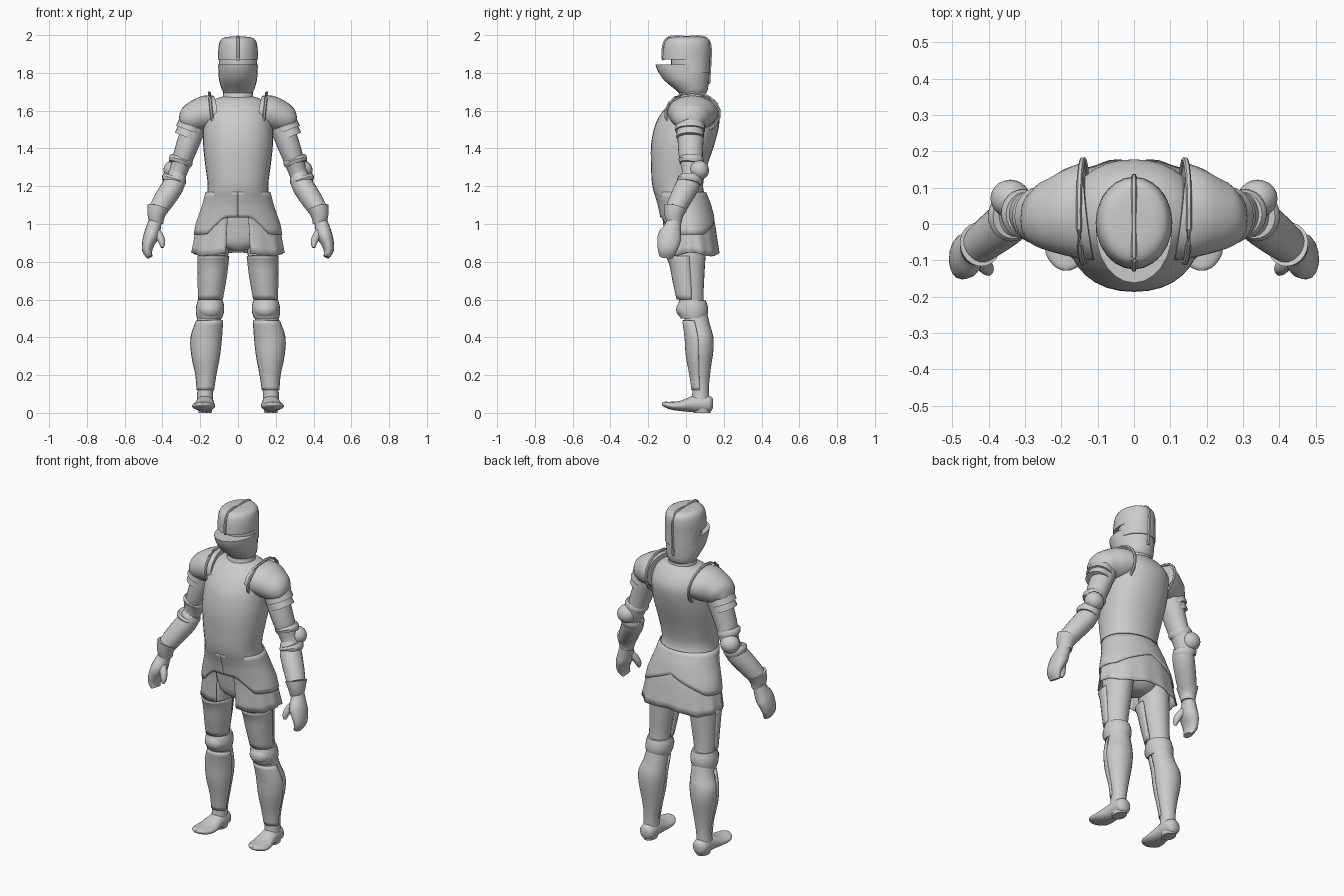
import bpy, math
from mathutils import Vector

steel = bpy.data.materials.new("plain_steel")
steel.diffuse_color = (0.6, 0.6, 0.6, 1)


def finish(name, verts, faces, mirror=False, thick=0, angle=40):
    me = bpy.data.meshes.new(name)
    me.from_pydata(verts, [], faces)
    me.materials.append(steel)
    ob = bpy.data.objects.new(name, me)
    bpy.context.collection.objects.link(ob)
    bpy.ops.object.select_all(action='DESELECT')
    bpy.context.view_layer.objects.active = ob
    ob.select_set(True)
    bpy.ops.object.mode_set(mode='EDIT')
    bpy.ops.mesh.select_all(action='SELECT')
    bpy.ops.mesh.normals_make_consistent(inside=False)
    bpy.ops.object.mode_set(mode='OBJECT')
    bpy.ops.object.shade_smooth_by_angle(angle=math.radians(angle))
    if thick:
        m = ob.modifiers.new("thickness", 'SOLIDIFY')
        m.thickness = thick
    if mirror:
        ob.modifiers.new("mirror", 'MIRROR').use_clip = False
    return ob


def smooth_rows(rows, sub):
    """Catmull-Rom through the given rows."""
    R = [Vector(r) for r in rows]
    out = []
    for i in range(len(R) - 1):
        p0, p1, p2, p3 = R[max(i - 1, 0)], R[i], R[i + 1], R[min(i + 2, len(R) - 1)]
        for k in range(sub):
            t = k / sub
            out.append(p1 + (p2 - p0) * (t / 2) + (2 * p0 - 5 * p1 + 4 * p2 - p3) * (t * t / 2)
                       + (3 * p1 - p0 - 3 * p2 + p3) * (t ** 3 / 2))
    return out + [R[-1]]


def loft(name, rows, normal=None, mirror=False, n=24, sub=3, power=1.0, angle=40):
    """Rows are (x, y, z, radius_a, radius_b); rings follow the path or a fixed normal."""
    rs = smooth_rows(rows, sub)
    C = [Vector(r[:3]) for r in rs]
    verts, faces = [], []
    for i, r in enumerate(rs):
        t = Vector(normal) if normal else (C[min(i + 1, len(C) - 1)] - C[max(i - 1, 0)]).normalized()
        ref = Vector((0, 0, 1)) if abs(t.y) > 0.9 else Vector((0, 1, 0))
        b = (ref - t * ref.dot(t)).normalized()
        a = b.cross(t)
        for k in range(n):
            w = 2 * math.pi * k / n
            c, s = math.cos(w), math.sin(w)
            c = math.copysign(abs(c) ** power, c)
            s = math.copysign(abs(s) ** power, s)
            verts.append(C[i] + a * c * max(r[3], 0.002) + b * s * max(r[4], 0.002))
    m = len(rs)
    for i in range(m - 1):
        for k in range(n):
            k2 = (k + 1) % n
            faces.append((i * n + k, i * n + k2, (i + 1) * n + k2, (i + 1) * n + k))
    faces += [tuple(range(n)), tuple(range((m - 1) * n, m * n))]
    return finish(name, verts, faces, mirror, angle=angle)


def stack(name, rows, **kw):
    """Horizontal sections (z, half_width, y_front, y_back)."""
    return loft(name, [(0, (f + b) / 2, z, w, (b - f) / 2) for z, w, f, b in rows],
                normal=(0, 0, 1), **kw)


def ball(name, c, r, **kw):
    rows = [(c[0], c[1], c[2] + r[2] * math.sin(u), r[0] * math.cos(u), r[1] * math.cos(u))
            for u in [math.pi * (k / 10 - 0.5) for k in range(11)]]
    return loft(name, rows, normal=(0, 0, 1), sub=1, n=20, **kw)


# --- helmet: skull, recessed eye slit, pointed visor, crest
stack("helmet_skull", [(1.872, .105, -.125, .128), (1.92, .105, -.122, .13), (1.965, .097, -.112, .125),
                       (1.985, .078, -.09, .105), (1.992, .04, -.05, .07), (1.993, .005, 0, .01)])
stack("helmet_eye_slit", [(1.8, .1, -.08, .126), (1.9, .1, -.08, .128)])
stack("helmet_visor", [(1.685, .07, -.03, .10), (1.71, .085, -.055, .115), (1.76, .1, -.115, .12),
                       (1.81, .104, -.15, .123), (1.845, .105, -.162, .126)], angle=50)
crest = [(-.128, 1.875), (-.13, 1.93), (-.115, 1.98), (-.08, 1.999), (0, 1.996), (.08, 1.999),
         (.12, 1.985), (.137, 1.94), (.135, 1.86), (.128, 1.75)]
loft("helmet_crest", [(0, y * .94, z - .008, .008, .009) for y, z in crest], n=6)
stack("neck", [(1.6, .09, -.06, .11), (1.72, .075, -.03, .10)])

# --- breastplate and backplate
stack("torso", [(1.08, .185, -.12, .12), (1.13, .172, -.155, .11), (1.2, .160, -.178, .09), (1.3, .172, -.185, .11),
                (1.42, .185, -.185, .15), (1.52, .185, -.165, .175), (1.58, .18, -.135, .175),
                (1.63, .16, -.095, .15), (1.66, .125, -.06, .125), (1.675, .08, -.03, .105)],
      n=32, power=.92)

# --- hips, flared hip plate and pleated skirt
stack("pelvis", [(.86, .04, -.04, .06), (.9, .14, -.07, .10), (1.0, .18, -.085, .12), (1.1, .17, -.1, .11)])
SKIRT = [(1.2, .160, -.176, .09), (1.1, .184, -.145, .13), (1.0, .218, -.125, .155), (.82, .25, -.12, .182)]


def skirt(name, top, hem, gap, off, ripple):
    n, m = 64, 8
    verts, faces = [], []
    for i in range(n + 1):
        w = gap + (2 * math.pi - 2 * gap) * i / n      # angle measured from the front
        for j in range(m + 1):
            z = top + (hem(w) - top) * j / m
            for (z1, *p), (z0, *q) in zip(SKIRT, SKIRT[1:]):
                if z >= z0 - 1e-6:
                    t = (z1 - z) / (z1 - z0)
                    hw, f, b = [u + (v - u) * t for u, v in zip(p, q)]
                    break
            k = 1 + off + ripple * math.cos(13 * w) * (j / m) ** 2
            verts.append((hw * k * math.sin(w), (f + b) / 2 - (b - f) / 2 * k * math.cos(w), z))
    for i in range(n):
        for j in range(m):
            a = i * (m + 1) + j
            faces.append((a, a + m + 1, a + m + 2, a + 1))
    finish(name, verts, faces, thick=.006)


def plate_hem(w):
    d = min(w, 2 * math.pi - w)                        # 0 at front, pi at back
    if d < .35:
        return 1.035
    if d < .8:
        return 1.035 - .09 * (d - .35) / .45
    return .945 if d < 2.1 else .945 + .1 * (d - 2.1) / 1.04


skirt("hip_plate", 1.17, plate_hem, 0, .03, 0)
skirt("skirt", 1.12, lambda w: .84 + .01 * math.cos(4 * w), .27, 0, .022)

# --- shoulder guards with upright flange and lower lames
loft("shoulder_guard", [(.125, .035, 1.59, .09, .135), (.17, .03, 1.585, .095, .125), (.22, .025, 1.57, .085, .105),
                        (.265, .025, 1.55, .07, .085), (.295, .03, 1.535, .035, .05), (.305, .03, 1.53, .004, .01)],
     mirror=True)
arc = [math.radians(a) for a in range(-50, 231, 20)]
loft("shoulder_flange", [(.14 + .012 * math.sin(u), .035 + .143 * math.cos(u), 1.585 + .11 * math.sin(u), .008, .008)
                         for u in arc], n=6, sub=1, mirror=True)
for i in range(2):
    x, z, r = .242 + .012 * i, 1.545 - .035 * i, .078 - .006 * i
    loft(f"shoulder_lame_{i + 1}", [(x, .022, z, r - .012, r - .004), (x + .02, .022, z - .05, r - .006, r + .002)],
         sub=1, mirror=True)

# --- arms, elbow guards, cuffs
loft("upper_arm", [(.2, .03, 1.6, .06, .07), (.245, .025, 1.48, .062, .07), (.285, .025, 1.37, .056, .064),
                   (.315, .035, 1.28, .048, .056), (.34, .02, 1.22, .048, .05)], mirror=True)
loft("forearm", [(.322, .03, 1.25, .05, .055), (.345, .006, 1.2, .058, .062), (.39, -.03, 1.13, .056, .058),
                 (.425, -.058, 1.075, .05, .052)], mirror=True)
for i, (x, y, z) in enumerate([(.297, .028, 1.335), (.333, .02, 1.235)]):
    loft(f"elbow_band_{i + 1}", [(x, y, z + .018, .058, .06), (x + .006, y, z, .066, .068),
                                 (x + .013, y - .003, z - .02, .058, .06)], sub=2, mirror=True)
ball("elbow_guard", (.34, .07, 1.285), (.055, .052, .052), mirror=True)
loft("wrist_cuff", [(.432, -.062, 1.0, .036, .038), (.433, -.064, 1.045, .046, .05), (.423, -.056, 1.085, .058, .062)],
     sub=2, mirror=True)

# --- gauntlet hands
loft("hand", [(.434, -.062, 1.03, .034, .036), (.446, -.07, .985, .038, .045), (.458, -.085, .94, .042, .062),
              (.474, -.093, .90, .034, .06), (.48, -.1, .86, .027, .05), (.468, -.105, .825, .016, .036)],
     mirror=True, n=16)
loft("thumb", [(.445, -.08, .97, .024, .026), (.415, -.11, .935, .021, .022), (.402, -.125, .90, .017, .018),
               (.402, -.132, .875, .008, .009)], mirror=True, n=12)

# --- legs
loft("thigh", [(.11, .02, 1.0, .085, .09), (.128, .015, .86, .08, .09), (.137, .02, .74, .072, .078),
               (.147, .027, .62, .062, .066), (.147, .035, .54, .058, .064)], normal=(0, 0, 1), mirror=True)
loft("lower_leg", [(.148, .045, .56, .056, .06), (.155, .06, .47, .066, .066), (.168, .072, .4, .079, .073),
                   (.171, .075, .33, .076, .07), (.17, .076, .24, .06, .056), (.171, .078, .16, .046, .045),
                   (.174, .077, .1, .042, .044), (.175, .075, .05, .045, .05)], normal=(0, 0, 1), mirror=True)


def front_plate(name, rows, span):
    """Curved plate wrapping the front of a limb; rows (x, y, z, rx, ry)."""
    n, verts, faces = 14, [], []
    rs = smooth_rows(rows, 3)
    for x, y, z, rx, ry in rs:
        for k in range(n + 1):
            w = math.radians(span) * (2 * k / n - 1)
            verts.append((x + rx * math.sin(w), y - ry * math.cos(w), z))
    for i in range(len(rs) - 1):
        for k in range(n):
            a = i * (n + 1) + k
            faces.append((a, a + 1, a + n + 2, a + n + 1))
    finish(name, verts, faces, mirror=True, thick=.008)


front_plate("thigh_plate", [(.13, .0, .83, .084, .108), (.133, .005, .78, .082, .092), (.138, .012, .7, .076, .084),
                            (.146, .018, .6, .066, .068)], 100)
front_plate("shin_plate", [(.15, .05, .49, .072, .07), (.168, .07, .4, .084, .078), (.171, .073, .3, .076, .074),
                           (.17, .074, .2, .056, .056), (.173, .076, .12, .047, .047)], 85)

# --- knee guards
loft("knee_band", [(.147, .035, .595, .066, .07), (.147, .035, .565, .074, .08), (.149, .037, .53, .074, .08),
                   (.151, .04, .5, .066, .068)], normal=(0, 0, 1), sub=2, mirror=True)
ball("knee_guard", (.148, .0, .548), (.062, .052, .05), mirror=True)

# --- armoured shoes
loft("shoe", [(.174, .142, .05, .02, .025), (.174, .125, .047, .042, .043), (.174, .08, .05, .047, .048),
              (.176, .03, .046, .05, .042), (.181, -.03, .037, .06, .027), (.185, -.08, .038, .058, .021),
              (.186, -.115, .045, .035, .014), (.186, -.128, .047, .01, .007)], normal=(0, 1, 0), mirror=True)
loft("shoe_heel", [(.174, .085, .0, .034, .045), (.174, .085, .03, .04, .05)], normal=(0, 0, 1), sub=1, mirror=True)
